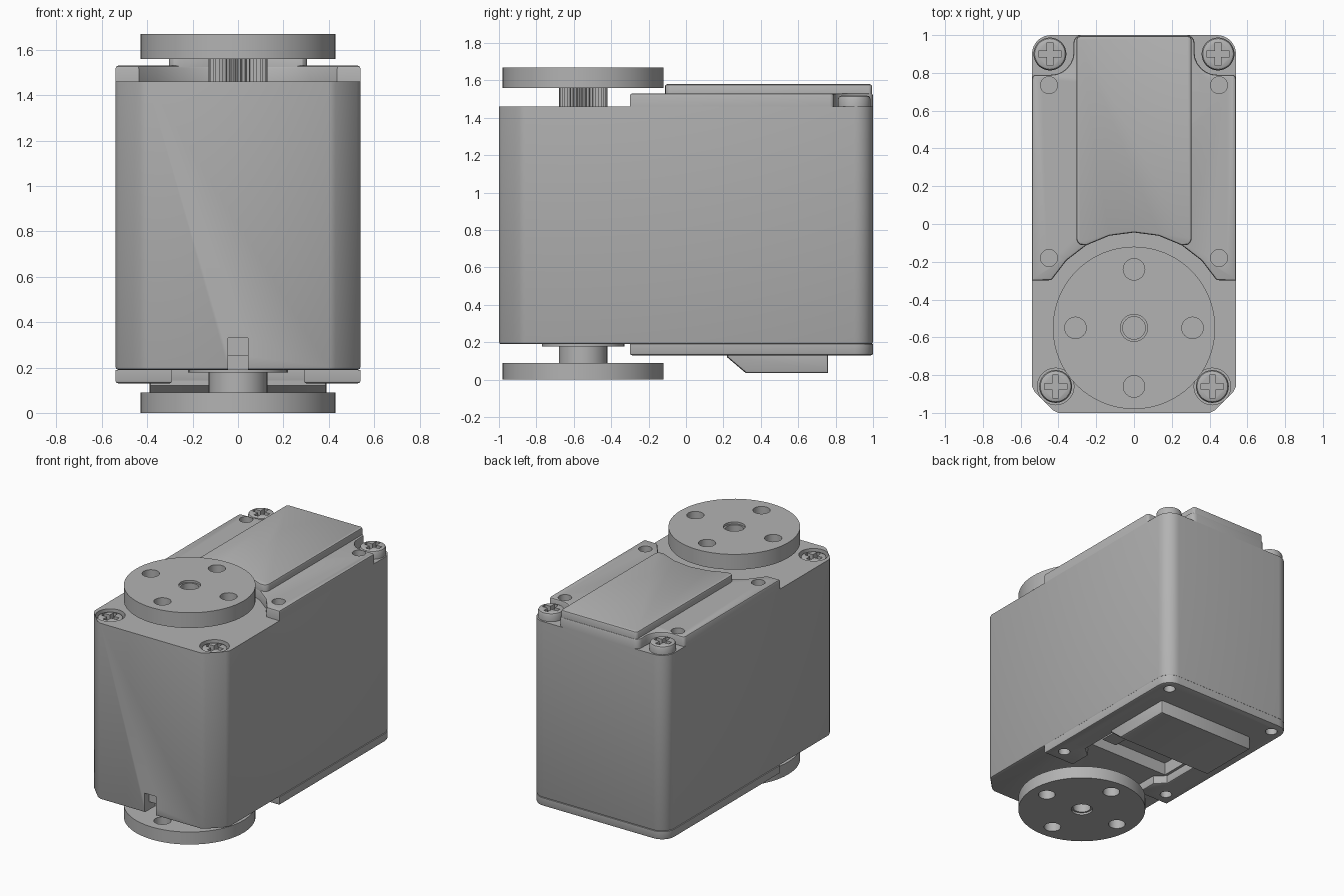
import bpy, bmesh, math
from mathutils import Vector

cube = bpy.data.objects.get("Cube")
if cube:
    bpy.data.objects.remove(cube, do_unlink=True)

grey = bpy.data.materials.new("light_grey")
grey.use_nodes = True
colour = (0.45, 0.45, 0.45, 1)
grey.diffuse_color = colour
grey.node_tree.nodes["Principled BSDF"].inputs["Base Color"].default_value = colour

AXIS_Y = -0.55   # output shaft position


def arc(cx, cy, r, a0, a1, n):
    """Points on an arc, both ends included, angles in degrees."""
    steps = [math.radians(a0 + (a1 - a0) * i / n) for i in range(n + 1)]
    return [(cx + r * math.cos(a), cy + r * math.sin(a)) for a in steps]


def circle(cx, cy, r, n=32):
    return arc(cx, cy, r, 0, 360, n)[:-1]


def mirrored(half):
    """Close a right-hand outline (counter-clockwise) with its mirror image."""
    return half + [(-x, y) for x, y in reversed(half) if abs(x) > 1e-5]


def rect(x0, x1, y0, y1):
    return [(x0, y0), (x1, y0), (x1, y1), (x0, y1)]


def prism(name, outline, low, high, top=0, bottom=0, along_x=False):
    """Extrude an outline, rounding the rims of its end caps."""
    bm = bmesh.new()
    face = bm.faces.new([bm.verts.new((x, y, low)) for x, y in outline])
    res = bmesh.ops.extrude_face_region(bm, geom=[face])
    for v in [g for g in res["geom"] if isinstance(g, bmesh.types.BMVert)]:
        v.co.z = high
    bmesh.ops.recalc_face_normals(bm, faces=bm.faces)
    for size, level in ((top, high), (bottom, low)):
        if size:
            rim = [e for e in bm.edges if all(abs(v.co.z - level) < 1e-5 for v in e.verts)]
            bmesh.ops.bevel(bm, geom=rim, offset=size, segments=2, profile=0.5, affect='EDGES')
    if along_x:
        for v in bm.verts:
            v.co = Vector((v.co.z, v.co.x, v.co.y))
    mesh = bpy.data.meshes.new(name)
    bm.to_mesh(mesh)
    bm.free()
    mesh.materials.append(grey)
    ob = bpy.data.objects.new(name, mesh)
    bpy.context.scene.collection.objects.link(ob)
    return ob


def cut(ob, outline, low, high):
    """Subtract an extruded outline."""
    cutter = prism("cutter", outline, low, high)
    cutter.hide_render = True
    mod = ob.modifiers.new("cut", 'BOOLEAN')
    mod.operation, mod.solver, mod.object = 'DIFFERENCE', 'EXACT', cutter
    bpy.context.view_layer.update()
    mesh = bpy.data.meshes.new_from_object(ob.evaluated_get(bpy.context.evaluated_depsgraph_get()))
    ob.modifiers.clear()
    ob.data = mesh
    bpy.data.objects.remove(cutter, do_unlink=True)


# Case with chamfered front corners and rounded back corners
front_corner = [(0.40, -1), (0.43, -0.985), (0.525, -0.89), (0.54, -0.86)]
back_corner = arc(0.44, 0.9, 0.1, 0, 90, 8)
case = prism("case", mirrored(front_corner + back_corner), 0.19, 1.46, bottom=0.012)
for side in (-1, 1):
    cut(case, circle(side * 0.415, -0.86, 0.097), 1.39, 1.5)
cut(case, rect(-0.045, 0.045, -1.1, -0.95), 0.1, 0.33)
cut(case, rect(-0.045, 0.045, -1.1, -0.88), 0.1, 0.25)
cut(case, rect(-0.34, 0.34, -0.08, 0.22), 0.1, 0.28)

# Rear deck: faceted arc around the shaft, notched at the back screws
deck_half = (arc(0, AXIS_Y, 0.505, 90, 30, 4) + [(0.54, -0.30), (0.54, 0.77)]
             + arc(0.52, 0.77, 0.02, 30, 90, 3)
             + arc(0.44, 0.91, 0.12, 270, 180, 6) + arc(0.28, 0.96, 0.04, 0, 90, 4))
deck = prism("rear_deck", mirrored(deck_half), 1.46, 1.53, top=0.012)

# Raised lid on the deck
lid_half = (arc(0, AXIS_Y, 0.505, 90, 60, 2) + arc(0.265, -0.075, 0.04, -60, 0, 4)
            + arc(0.285, 0.975, 0.02, 0, 90, 3))
prism("raised_lid", mirrored(lid_half), 1.525, 1.58, top=0.012)

# Rear base with a central opening towards the front
opening = [(0.36, 0.22), (0.36, -0.08), (0.29, -0.14), (0.29, -0.30)]
base_half = [(0, 0.22)] + opening + [(0.54, -0.30)] + back_corner
base = prism("rear_base", mirrored(base_half), 0.13, 0.19, bottom=0.012)

# Small screw holes in deck and base
for side in (-1, 1):
    for y in (-0.18, 0.735):
        cut(deck, circle(side * 0.45, y, 0.045, 20), 1.48, 1.6)
    for y in (-0.20, 0.91):
        cut(base, circle(side * 0.45, y, 0.04, 20), 0.1, 0.18)

# Sloped cable cover and its plug underneath
profile = [(0.22, 0.15), (0.22, 0.12), (0.32, 0.035), (0.76, 0.035), (0.76, 0.15)]
prism("cable_cover", profile, -0.39, 0.39, top=0.015, bottom=0.015, along_x=True)
prism("cable_plug", rect(0.16, 0.28, 0.0, 0.12), 0.2, 0.29)

# Cross-head screws
for place, y, x, z in (("front", -0.86, 0.415, 1.39), ("back", 0.9, 0.445, 1.46)):
    for side, label in ((-1, "right"), (1, "left")):
        head = prism(f"{place}_{label}_screw", circle(side * x, y, 0.087), z, z + 0.06, top=0.02)
        cross = []
        for k in range(4):
            c, s = math.cos(k * math.pi / 2), math.sin(k * math.pi / 2)
            for u, v in ((0.016, -0.016), (0.06, -0.016), (0.06, 0.016)):
                cross.append((side * x + u * c - v * s, y + u * s + v * c))
        cut(head, cross, z + 0.025, z + 0.1)

# Splined upper shaft, plain lower shaft and its collar
teeth = [(r * math.cos(a), AXIS_Y + r * math.sin(a))
         for k in range(80)
         for a, r in [(k * math.tau / 80, 0.13 if k % 2 else 0.118)]]
prism("upper_spline", teeth, 1.45, 1.57)
prism("lower_shaft", circle(0, AXIS_Y, 0.13), 0.08, 0.2)
prism("lower_collar", circle(0, AXIS_Y, 0.22), 0.178, 0.195)

# Round horns with four holes and a centre bore
for name, low, high in (("upper_horn", 1.56, 1.67), ("lower_horn", 0.0, 0.09)):
    horn = prism(name, circle(0, AXIS_Y, 0.43, 64), low, high)
    for k in range(4):
        a = k * math.pi / 2
        cut(horn, circle(0.31 * math.cos(a), AXIS_Y + 0.31 * math.sin(a), 0.057, 24),
            low - 0.1, high + 0.1)
    cut(horn, circle(0, AXIS_Y, 0.06, 24), low - 0.1, high + 0.1)
    rim = high - 0.015 if low > 1 else low - 0.1
    cut(horn, circle(0, AXIS_Y, 0.072, 24), rim, rim + 0.115)

# Smooth the curved faces and keep the edges sharp
bpy.ops.object.select_all(action='DESELECT')
for ob in bpy.context.scene.collection.objects:
    if ob.type == 'MESH':
        ob.select_set(True)
        bpy.context.view_layer.objects.active = ob
bpy.ops.object.shade_smooth_by_angle(angle=math.radians(28))
